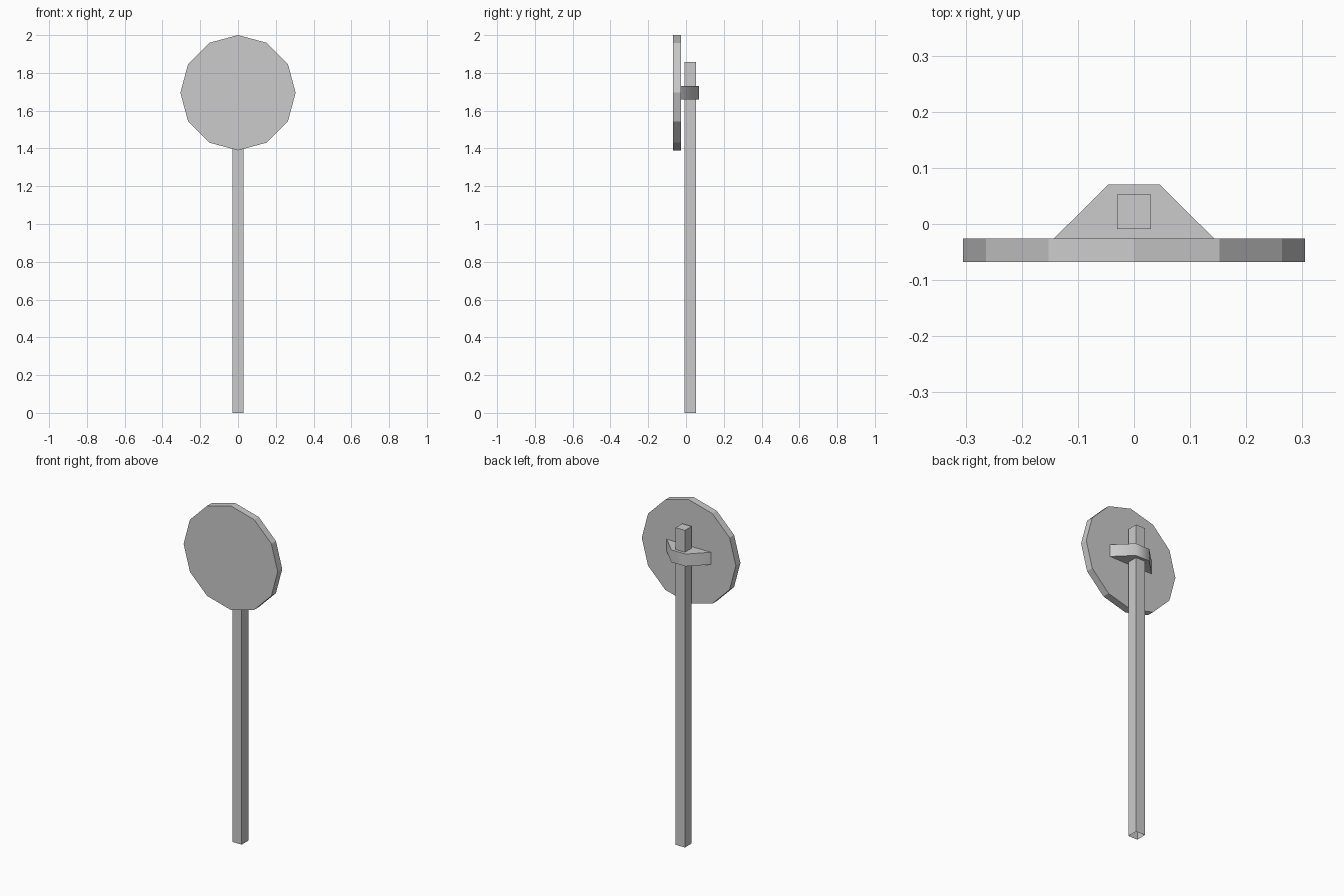
import bpy, bmesh, math

if "Cube" in bpy.data.objects:
    bpy.data.objects.remove(bpy.data.objects["Cube"])


def extrude_profile(name, points, offset, capped_start=True):
    """Closed polygon swept along an offset, with an optional open start."""
    bm = bmesh.new()
    face = bm.faces.new([bm.verts.new(p) for p in points])
    result = bmesh.ops.extrude_face_region(bm, geom=[face], use_keep_orig=True)
    moved = [g for g in result["geom"] if isinstance(g, bmesh.types.BMVert)]
    bmesh.ops.translate(bm, verts=moved, vec=offset)
    bmesh.ops.recalc_face_normals(bm, faces=bm.faces)
    if not capped_start:
        bmesh.ops.delete(bm, geom=[face], context='FACES_ONLY')
    mesh = bpy.data.meshes.new(name)
    bm.to_mesh(mesh)
    bm.free()
    obj = bpy.data.objects.new(name, mesh)
    bpy.context.collection.objects.link(obj)
    return obj


# Twelve-sided sign disc
R, ZC = 0.305, 1.695
FRONT, BACK = -0.068, -0.026
ring = [(R * math.cos(i * math.tau / 12), FRONT, ZC + R * math.sin(i * math.tau / 12))
        for i in range(12)]
extrude_profile("sign_disc", ring, (0, BACK - FRONT, 0))

# Square post, open underneath
W = 0.03
post = [(-W, -0.009, 0), (W, -0.009, 0), (W, 0.053, 0), (-W, 0.053, 0)]
extrude_profile("post", post, (0, 0, 1.858), capped_start=False)

# Trapezoid bracket joining disc and post, with softly shaded bends
z0, z1 = 1.658, 1.73
trapezoid = [(-0.143, BACK, z0), (0.143, BACK, z0), (0.046, 0.07, z0), (-0.046, 0.07, z0)]
bracket = extrude_profile("bracket", trapezoid, (0, 0, z1 - z0))
bpy.context.view_layer.objects.active = bracket
bracket.select_set(True)
bpy.ops.object.shade_smooth_by_angle(angle=math.radians(60))
